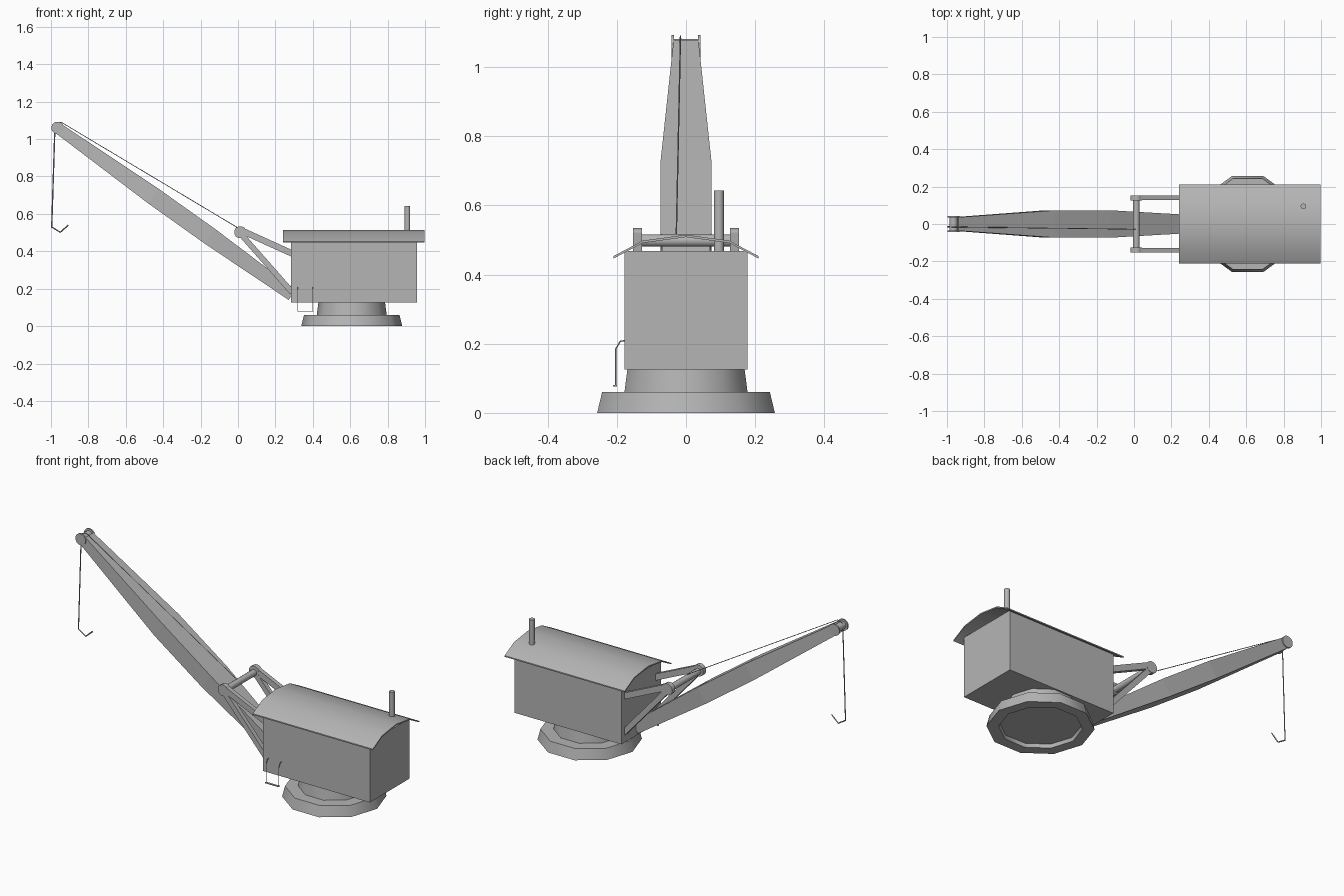
import bpy, bmesh, math
from mathutils import Vector

if "Cube" in bpy.data.objects:
    bpy.data.objects.remove(bpy.data.objects["Cube"])

paint = bpy.data.materials.new("dark_grey_paint")
paint.diffuse_color = (.46, .46, .46, 1)
paint.use_nodes = True
paint.node_tree.nodes["Principled BSDF"].inputs["Base Color"].default_value = paint.diffuse_color


def make(name, verts, faces, smooth=None):
    me = bpy.data.meshes.new(name)
    bm = bmesh.new()
    vs = [bm.verts.new(v) for v in verts]
    for f in faces:
        bm.faces.new([vs[i] for i in f])
    bmesh.ops.recalc_face_normals(bm, faces=bm.faces)
    bm.to_mesh(me)
    bm.free()
    me.materials.append(paint)
    ob = bpy.data.objects.new(name, me)
    bpy.context.collection.objects.link(ob)
    if smooth:
        bpy.ops.object.select_all(action='DESELECT')
        bpy.context.view_layer.objects.active = ob
        ob.select_set(True)
        bpy.ops.object.shade_smooth_by_angle(angle=math.radians(smooth))
    return ob


def loft(name, rings, smooth=None):
    n = len(rings[0])
    verts = [p for r in rings for p in r]
    faces = [(k*n + i, k*n + (i+1) % n, (k+1)*n + (i+1) % n, (k+1)*n + i)
             for k in range(len(rings)-1) for i in range(n)]
    faces += [tuple(range(n))[::-1], tuple(range(len(verts)-n, len(verts)))]
    return make(name, verts, faces, smooth)


def rod(name, a, b, r, sides=12, smooth=40):
    a, b = Vector(a), Vector(b)
    q = (b - a).to_track_quat('Z', 'Y')
    circle = [q @ Vector((r*math.cos(t), r*math.sin(t), 0))
              for t in (2*math.pi*(i+.5)/sides for i in range(sides))]
    return loft(name, [[a+c for c in circle], [b+c for c in circle]], smooth=smooth)


def box(name, x0, x1, y0, y1, z0, z1):
    ring = [(x0, y0), (x1, y0), (x1, y1), (x0, y1)]
    return loft(name, [[(x, y, z) for x, y in ring] for z in (z0, z1)])


def bar(name, a, b, width, depth):
    # rectangular bar lying in an xz plane
    a, b = Vector(a), Vector(b)
    u = (b - a).normalized()
    n = Vector((-u.z, 0, u.x)) * depth/2
    y = Vector((0, width/2, 0))
    return loft(name, [[p+n+y, p+n-y, p-n-y, p-n+y] for p in (a, b)])


def wire(name, pts, r):
    cu = bpy.data.curves.new(name, 'CURVE')
    cu.dimensions = '3D'
    cu.bevel_depth, cu.bevel_resolution = r, 0
    cu.use_fill_caps = True
    cu.materials.append(paint)
    sp = cu.splines.new('POLY')
    sp.points.add(len(pts)-1)
    for p, c in zip(sp.points, pts):
        p.co = (*c, 1)
    ob = bpy.data.objects.new(name, cu)
    bpy.context.collection.objects.link(ob)
    return ob


# Stepped ten-sided base with a shallow recess underneath
CX = 0.608
loft("turntable_base",
     [[(CX + r*math.cos(i*math.pi/5), r*math.sin(i*math.pi/5), z) for i in range(10)]
      for r, z in ((.205, .02), (.21, 0), (.27, 0), (.255, .06), (.187, .06), (.178, .127))],
     smooth=40)

# Cabin: plain box, open gap below the arched roof
box("cabin", .283, .957, -.178, .178, .125, .468)

# Thin arched roof
arch = [(-.21, .453), (-.125, .498), (0, .515), (.125, .498), (.21, .453)]
section = arch + [(y, z - .007) for y, z in reversed(arch)]
loft("roof", [[(x, y, z) for y, z in section] for x in (.24, .998)], smooth=35)

# Chimney
rod("chimney", (.906, .095, .468), (.906, .095, .643), .015)

# Boom: tapered box girder
tip, foot = Vector((-.965, 0, 1.06)), Vector((.29, 0, .167))
length = (foot - tip).length
u = (foot - tip).normalized()
n = Vector((-u.z, 0, u.x))
if n.z < 0:
    n = -n
rings = []
for s, w, d in ((.012, .036, .029), (.632, .073, .048), (1.0, .073, .048),
                (length, .048, .033)):
    rings.append([tip + u*s + n*h + Vector((0, y, 0))
                  for y, h in ((w, d), (-w, d), (-w, -d), (w, -d))])
loft("boom", rings)

# Boom head: rounded cheeks and pulley
for side, label in ((-1, "right"), (1, "left")):
    rod("boom_cheek_" + label, (tip.x, side*.034, tip.z), (tip.x, side*.042, tip.z), .033, 16)
rod("boom_pulley", (tip.x, -.035, tip.z), (tip.x, .035, tip.z), .022)

# Support frame in front of the cabin
KX, KZ = .012, .502
for side, label in ((-1, "right"), (1, "left")):
    y = side*.14
    bar("upper_strut_" + label, (KX, y, KZ + .012), (.29, y, .388), .025, .034)
    bar("lower_strut_" + label, (KX, y, KZ - .006), (.29, y, .18), .025, .030)
    rod("strut_joint_" + label, (KX, y - .0135, KZ), (KX, y + .0135, KZ), .033, 12)
rod("frame_cross_bar", (KX, -.135, KZ - .004), (KX, .135, KZ - .004), .018)

# Cable over the pulley, and hanging hook
wire("boom_cable", [(KX, -.028, KZ + .016), (-.945, -.016, 1.09), (-.972, -.016, 1.083)],
     .002)
wire("hook_cable", [(-.972, -.016, 1.083), (-.980, -.016, 1.03), (-.996, -.016, .53)], .0035)
wire("hook", [(-.996, -.016, .545), (-.996, -.016, .53), (-.950, -.016, .502),
              (-.908, -.016, .54)], .004)

# Boarding step on one side of the cabin
for x, label in ((.32, "front"), (.40, "rear")):
    wire("step_rail_" + label, [(x, -.176, .209), (x, -.19, .207), (x, -.203, .185),
                                (x, -.203, .08)], .002)
box("step_tread", .317, .403, -.211, -.199, .077, .081)
